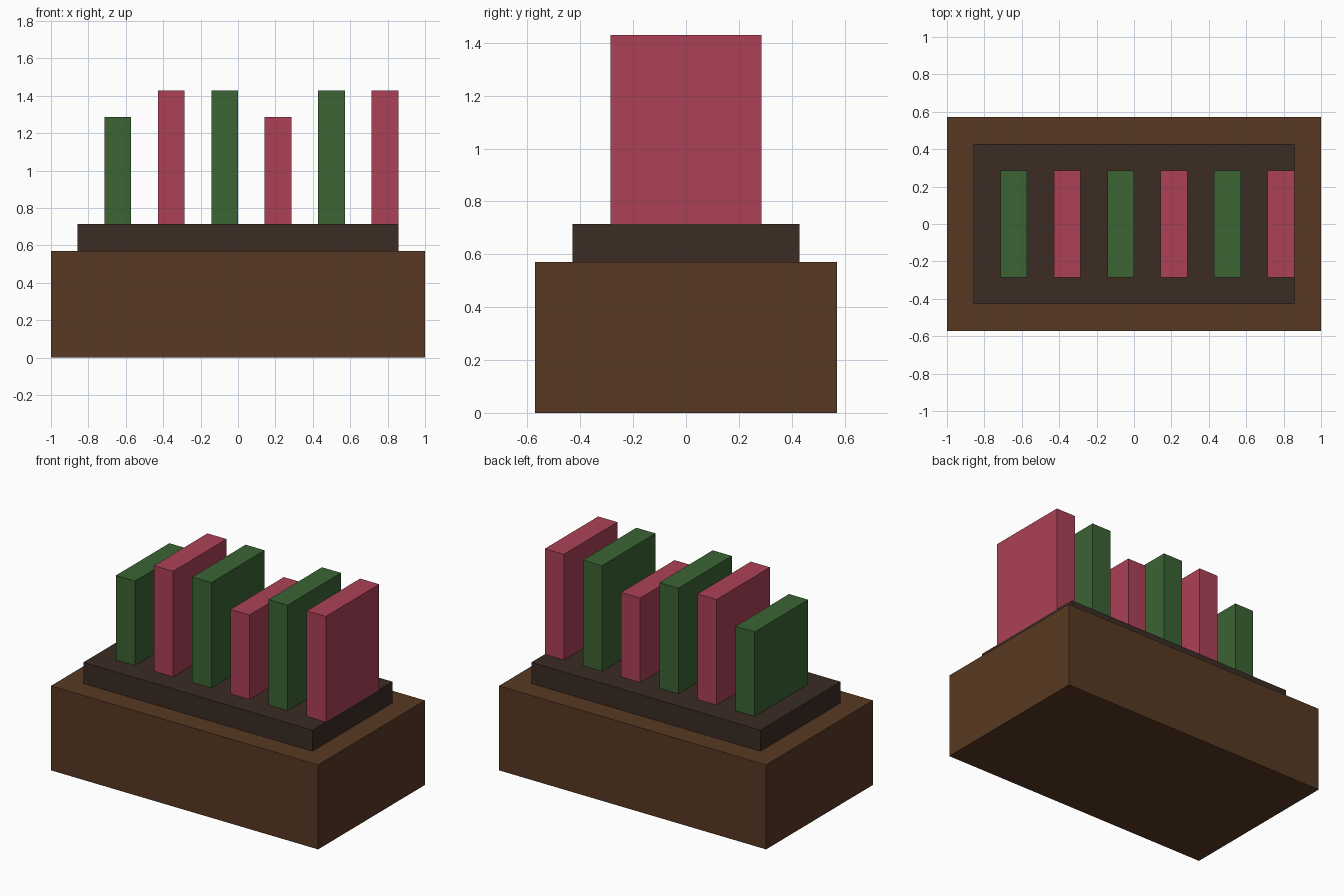
import bpy

cube = bpy.data.objects.get("Cube")
if cube:
    bpy.data.objects.remove(cube, do_unlink=True)

U = 1 / 7  # grid unit shared by every part


def material(name, rgb):
    """Flat material from 0-255 sRGB values."""
    lin = [((c / 255 + 0.055) / 1.055) ** 2.4 for c in rgb]
    mat = bpy.data.materials.new(name)
    mat.use_nodes = True
    mat.diffuse_color = (*lin, 1)
    bsdf = mat.node_tree.nodes["Principled BSDF"]
    bsdf.inputs["Base Color"].default_value = (*lin, 1)
    bsdf.inputs["Roughness"].default_value = 0.9
    return mat


def box(name, x, z, size, mat):
    """Box centred on x and y = 0, standing on height z, in grid units."""
    sx, sy, sz = (s * U for s in size)
    bpy.ops.mesh.primitive_cube_add(size=1, location=(x * U, 0, z * U + sz / 2))
    obj = bpy.context.object
    obj.name = name
    obj.scale = (sx, sy, sz)
    bpy.ops.object.transform_apply(location=False, rotation=False, scale=True)
    obj.data.materials.append(mat)
    return obj


wood = material("brown wood", (87, 57, 34))
soil = material("dark soil", (59, 44, 36))
green = material("leaf green", (59, 99, 52))
pink = material("rose pink", (172, 65, 87))

# Planter box and raised soil bed
box("planter_base", 0, 0, (14, 8, 4), wood)
box("soil_bed", 0, 4, (12, 6, 1), soil)

# Row of upright slabs, alternating green and pink
for i, height in enumerate((4, 5, 5, 4, 5, 5)):
    mat, label = ((green, "green"), (pink, "pink"))[i % 2]
    box(f"{label}_slab_{i // 2 + 1}", -4.5 + 2 * i, 5, (1, 4, height), mat)
